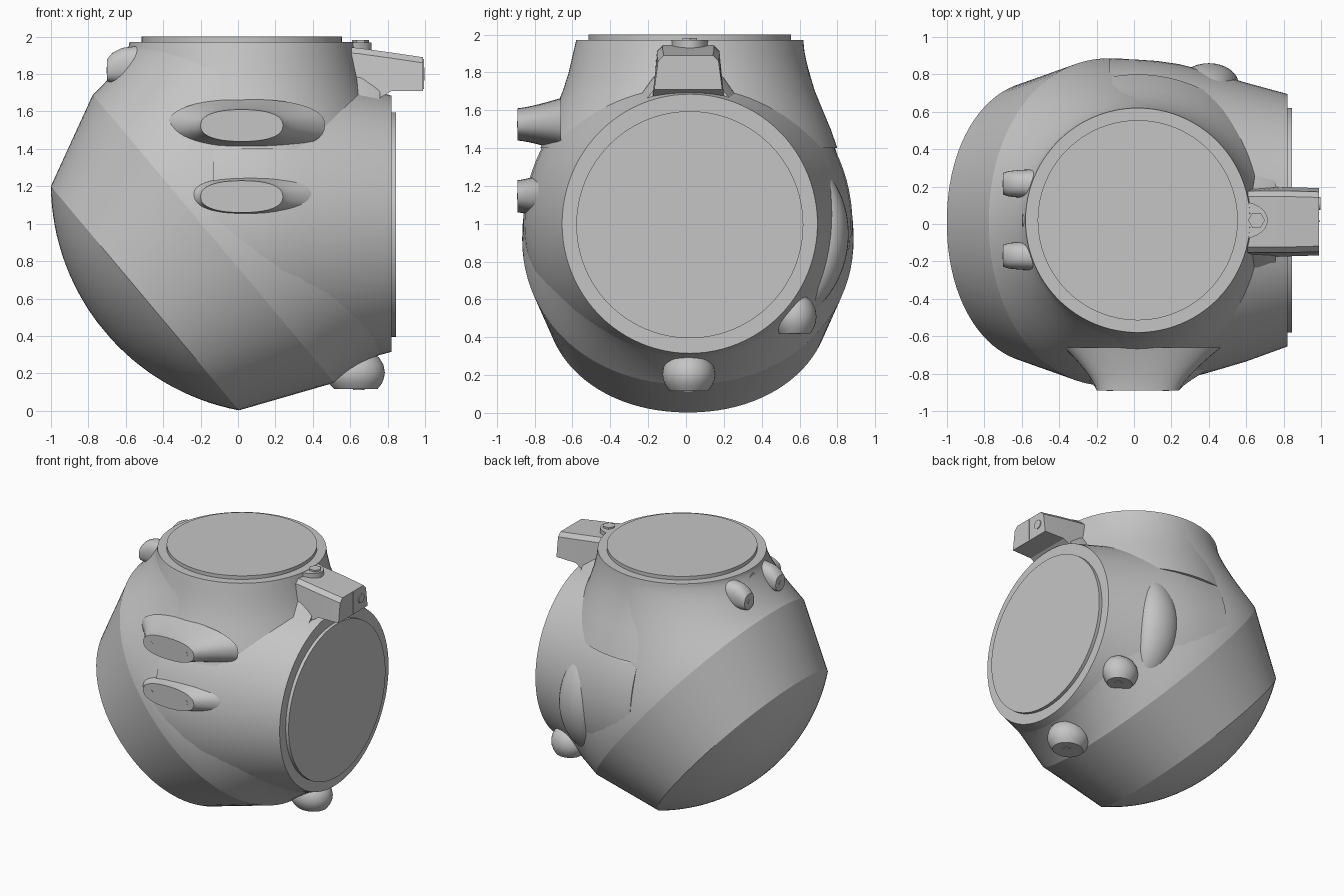
import bpy, bmesh
from math import sin, cos, pi, radians, asin, copysign
from mathutils import Vector as V

if "Cube" in bpy.data.objects:
    bpy.data.objects.remove(bpy.data.objects["Cube"])

grey = bpy.data.materials.new("plain_grey")
grey.use_nodes = True
grey.diffuse_color = (0.56, 0.56, 0.56, 1)
grey.node_tree.nodes["Principled BSDF"].inputs["Base Color"].default_value = grey.diffuse_color

X, Y, Z = V((1, 0, 0)), V((0, 1, 0)), V((0, 0, 1))


def ring(centre, a, b, n=96, power=1.0):
    """Closed ellipse (or squarer oval) with half axes a and b."""
    def shape(v):
        return copysign(abs(v) ** power, v)
    return [V(centre) + a * shape(cos(2 * pi * i / n)) + b * shape(sin(2 * pi * i / n))
            for i in range(n)]


def loft(name, rings, angle=30):
    """Skin a row of matching rings and cap both ends."""
    bm = bmesh.new()
    rows = [[bm.verts.new(p) for p in r] for r in rings]
    n = len(rows[0])
    for lower, upper in zip(rows, rows[1:]):
        for i in range(n):
            j = (i + 1) % n
            bm.faces.new((lower[i], lower[j], upper[j], upper[i]))
    bm.faces.new(rows[0])
    bm.faces.new(rows[-1])
    bmesh.ops.recalc_face_normals(bm, faces=bm.faces)
    mesh = bpy.data.meshes.new(name)
    bm.to_mesh(mesh)
    bm.free()
    mesh.materials.append(grey)
    obj = bpy.data.objects.new(name, mesh)
    bpy.context.collection.objects.link(obj)
    bpy.ops.object.select_all(action='DESELECT')
    obj.select_set(True)
    bpy.context.view_layer.objects.active = obj
    bpy.ops.object.shade_smooth_by_angle(angle=radians(angle))
    return obj


def sweep(start, end, tan_start, tan_end, steps=24):
    """Rings flowing from one outline to another along smooth curves."""
    rows = []
    for s in range(steps + 1):
        t = s / steps
        row = []
        for p, q in zip(start, end):
            d = (q - p).length
            row.append(p * (2*t**3 - 3*t**2 + 1) + q * (3*t**2 - 2*t**3)
                       + tan_start * d * (t**3 - 2*t**2 + t) + tan_end * d * (t**3 - t**2))
        rows.append(row)
    return rows


def disc(name, centre, axis, radius, height, n=64):
    a = Z if abs(axis.z) < 0.5 else X
    b = axis.cross(a)
    return loft(name, [ring(V(centre) + axis * h, a * radius, b * radius, n) for h in (0, height)])


# Tilted bowl: shallow dome, then a band up to the widest outline
tilt = V((0.766, 0, 0.643))
across = V((-0.643, 0, 0.766))
lip_c, wide_c = V((-0.497, 0.01, 0.602)), V((-0.13, 0.01, 0.92))
wide = ring(wide_c, across * 1.005, Y * 0.876, 96, 0.96)
dome = []
dome_radius, sag = 1.23, 0.28
edge_angle = asin(0.78 / dome_radius)
for k in range(1, 17):
    a = edge_angle * k / 16
    r = sin(a) / sin(edge_angle)
    depth = sag - dome_radius * (1 - cos(a))
    dome.append(ring(lip_c - tilt * depth, across * 0.782 * r, Y * 0.755 * r, 96, 0.96))
loft("bowl", dome + [wide], 12)

# Shoulders joining the bowl to the top and side openings
top_rim = ring((0.02, 0.02, 1.972), X * -0.6, Y * 0.6)
side_rim = ring((0.82, 0.02, 1.0), Z * 0.685, Y * 0.675)
loft("neck_shoulder", sweep(wide, top_rim, tilt * 0.9, Z * 0.5))
loft("collar_shoulder", sweep(wide, side_rim, tilt * 0.9, X * 0.5))

# Round flared neck and collar crossing each other
loft("neck", [ring((0.02, 0.015, z), X * -r, Y * r) for z, r in (
    (1.4, 0.785), (1.5, 0.75), (1.6, 0.708), (1.7, 0.667), (1.8, 0.635), (1.9, 0.612))] + [top_rim])
loft("collar", [ring((x, 0.01, 1.0), Z * r, Y * r) for x, r in (
    (-0.13, 0.87), (0.0, 0.87), (0.12, 0.862), (0.24, 0.845), (0.38, 0.81), (0.6, 0.745))] + [side_rim])
disc("top_plate", (0.02, 0.02, 1.97), Z, 0.535, 0.03, 96)
disc("side_plate", (0.81, 0.02, 0.995), X, 0.6, 0.035, 96)

# Two flat-faced pods on the front, each with two screws
for label, z, wide_x, wide_z, back in (("upper", 1.525, 0.42, 0.14, -0.66),
                                       ("lower", 1.145, 0.35, 0.11, -0.78)):
    rows = []
    for k in range(9):
        t = k / 8
        grow = t ** 1.3
        y = -0.89 + (back + 0.89) * t
        rows.append(ring((0.02 + 0.025 * t, y, z),
                         X * (0.22 + (wide_x - 0.22) * grow),
                         Z * (0.085 + (wide_z - 0.085) * grow), 48, 0.85))
    loft(label + "_front_pod", rows)
    for sx in (-0.13, 0.17):
        disc(label + "_pod_screw", (sx, -0.893, z), Y, 0.017, 0.006, 16)


# Hinge bracket: tapered block over the collar
def block_outline(x, low, high, half_low, half_high):
    c = 0.012
    return [V((x, c + sy * w, z)) for sy, w, z in (
        (-1, half_low, low), (-1, half_high, high - 0.03), (-1, half_high - 0.03, high),
        (1, half_high - 0.03, high), (1, half_high, high - 0.03), (1, half_low, low))]


loft("hinge_block", [block_outline(0.5, 1.55, 1.95, 0.2, 0.16),
                     block_outline(0.64, 1.6, 1.94, 0.19, 0.165),
                     block_outline(0.82, 1.71, 1.915, 0.185, 0.165),
                     block_outline(0.99, 1.71, 1.89, 0.18, 0.16)])
loft("hinge_foot", [block_outline(0.5, 1.5, 1.82, 0.4, 0.19),
                    block_outline(0.66, 1.58, 1.8, 0.32, 0.185),
                    block_outline(0.76, 1.65, 1.74, 0.23, 0.18)])
disc("hinge_pin", (0.99, 0.11, 1.8), X, 0.035, 0.006, 24)
loft("hinge_seam", [[V((x, y, z)) for y, z in ((0.01, 1.72), (0.018, 1.72), (0.018, 1.88), (0.01, 1.88))]
                    for x in (0.985, 0.994)])

# Screw tab flaring out of the neck rim
loft("screw_tab", [ring((0.57, 0.02, z), X * 0.145, Y * 0.1, 48) for z in (1.93, 1.97)])
disc("tab_screw", (0.655, 0.02, 1.965), Z, 0.045, 0.018, 6)

# Pair of small bosses high on the far side
for name, y in (("back_boss", 0.215), ("front_boss", -0.17)):
    rows = [ring((x, y, z), Y * ry, Z * rz, 32, 0.85) for x, z, ry, rz in (
        (-0.70, 1.82, 0.058, 0.06), (-0.67, 1.835, 0.068, 0.08),
        (-0.62, 1.845, 0.073, 0.095), (-0.5, 1.85, 0.08, 0.105))]
    loft(name, rows)
    disc(name + "_screw", (-0.704, y, 1.82), X, 0.017, 0.006, 16)
disc("rim_button", (-0.595, 0.02, 1.9), X, 0.04, 0.06, 16)


# Rounded lugs with a flat underside, below and behind the collar
def lug(name, x, y, z, size):
    rows = []
    for dz, r in ((0, 0.72), (0.03, 0.88), (0.06, 0.97), (0.09, 1.0),
                  (0.13, 0.95), (0.17, 0.78), (0.2, 0.45), (0.21, 0.1)):
        stretch = 0.02 * r
        rows.append(ring((x - stretch, y, z + dz), X * (size * r + stretch), Y * size * r, 40))
    loft(name, rows, 35)
    disc(name + "_screw", (x, y, z - 0.004), Z, 0.03, 0.006, 16)


lug("bottom_lug", 0.645, 0.015, 0.115, 0.14)
lug("back_lug", 0.63, 0.575, 0.42, 0.115)

# Curved ridge on the back, following the collar
ridge = []
for k in range(1, 28):
    t = k / 28
    a = radians(-42 + 70 * t)
    out = V((0, cos(a), sin(a)))
    size = sin(pi * t) ** 0.6
    ridge.append(ring(V((0.4, 0.02, 0.98)) + out * 0.73, X * 0.16 * size, out * 0.112 * size, 32))
loft("back_ridge", ridge, 40)
